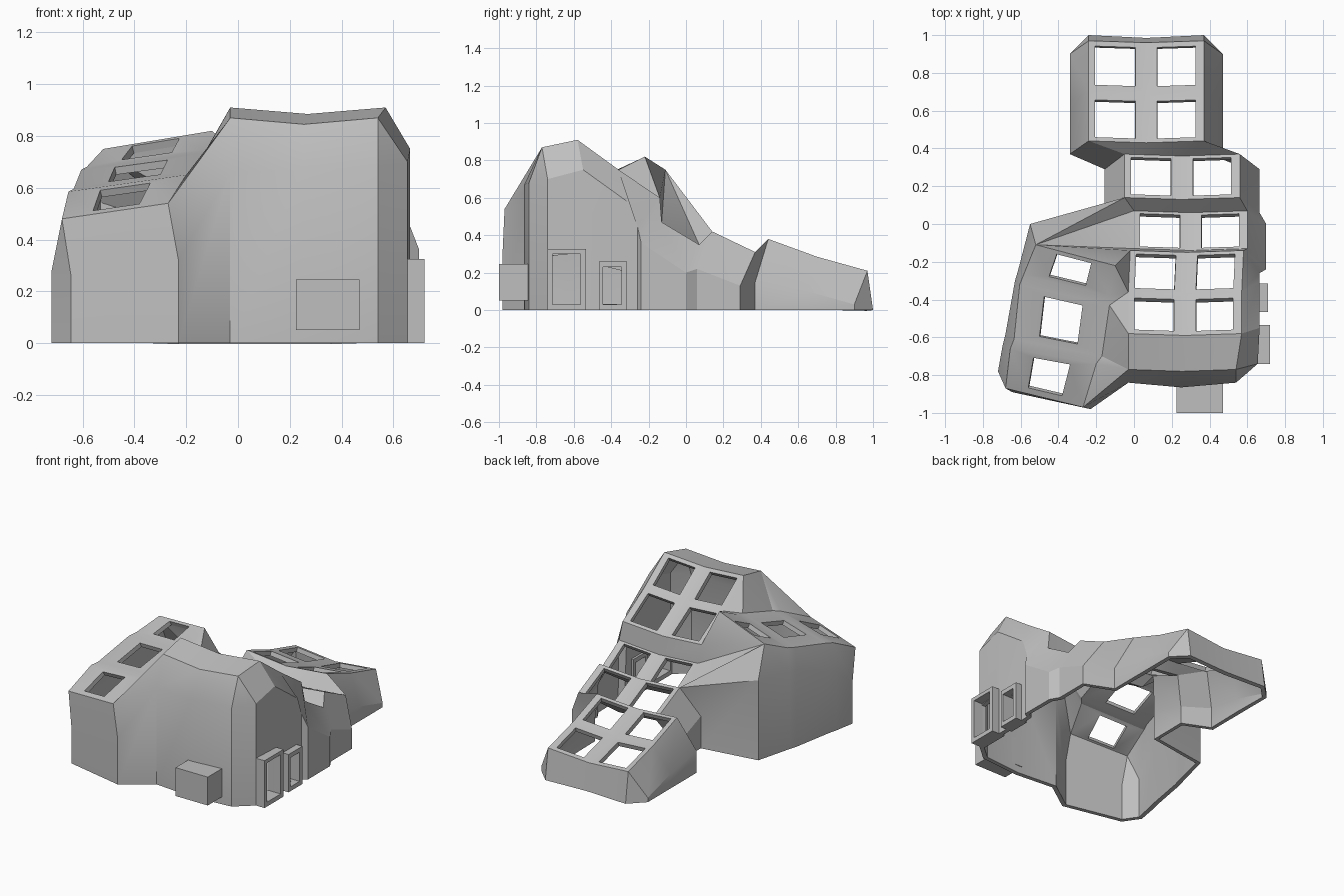
import bpy, bmesh
from mathutils import Vector

if "Cube" in bpy.data.objects:
    bpy.data.objects.remove(bpy.data.objects["Cube"])

stone = bpy.data.materials.new("plain grey")
stone.diffuse_color = (0.52, 0.52, 0.52, 1)
stone.use_nodes = True
stone.node_tree.nodes["Principled BSDF"].inputs["Base Color"].default_value = stone.diffuse_color

bm = bmesh.new()
cache = {}


def vert(p):
    key = tuple(round(c, 4) for c in p)
    if key not in cache:
        cache[key] = bm.verts.new(key)
    return cache[key]


def face(*pts):
    return bm.faces.new([vert(p) for p in pts])


def opening(a, b, c, d, u0, u1, v0, v1):
    """Panel a-b-c-d with a four sided hole; u runs a to b, v runs a to d."""
    a, b, c, d = map(Vector, (a, b, c, d))
    at = lambda u, v: a.lerp(b, u).lerp(d.lerp(c, u), v)
    outer = [a, b, c, d]
    inner = [at(u0, v0), at(u1, v0), at(u1, v1), at(u0, v1)]
    for i in range(4):
        j = (i + 1) % 4
        face(outer[i], outer[j], inner[j], inner[i])


def ground(p):
    return (p[0], p[1], 0)


def wall(p, q):
    face(ground(p), ground(q), q, p)


# Main hall cross-sections: y, roof left x, roof right x, roof z, right eave
rows = [
    (-0.77, -0.03, 0.54, 0.87, (0.655, -0.74, 0.70)),
    (-0.58, -0.03, 0.57, 0.91, (0.665, -0.55, 0.75)),
    (-0.36, -0.03, 0.57, 0.75, (0.665, -0.30, 0.57)),
    (-0.14, -0.02, 0.58, 0.60, (0.665, -0.26, 0.45)),
    (-0.13, 0.00, 0.60, 0.47, (0.70, -0.24, 0.36)),
    (0.07, 0.00, 0.60, 0.35, (0.70, 0.00, 0.20)),
    (0.14, -0.05, 0.56, 0.42, (0.665, 0.06, 0.22)),
    (0.37, -0.05, 0.56, 0.31, (0.665, 0.29, 0.13)),
    (0.44, -0.24, 0.37, 0.38, (0.47, 0.37, 0.15)),
    (0.70, -0.24, 0.37, 0.285, (0.47, 0.65, 0.10)),
    (0.97, -0.24, 0.37, 0.21, (0.47, 0.90, 0.03)),
]
left, mid, right, eave_r, eave_l = [], [], [], [], []
for y, xl, xr, z, e in rows:
    left.append((xl, y, z))
    mid.append(((xl + xr) / 2, y - 0.01, z - 0.025))
    right.append((xr, y, z))
    eave_r.append(e)
    eave_l.append((xl + xr - e[0], e[1], e[2]))

# Skylight bays: row index and the hole's range along y
skylights = {1: (0.1, 0.86), 2: (0.1, 0.92), 4: (0.06, 0.93), 6: (0.08, 0.93),
             8: (0.08, 0.84), 9: (0.14, 0.9)}
doors = {0: (0.13, 0.92, 0.04, 0.41), 1: (0.42, 0.82, 0.05, 0.35)}
for i in range(len(rows) - 1):
    j = i + 1
    for s, t, us in ((left, mid, (0.11, 0.81)), (mid, right, (0.19, 0.85))):
        if i in skylights:
            opening(s[i], t[i], t[j], s[j], *us, *skylights[i])
        else:
            face(s[i], t[i], t[j], s[j])
    # Right shoulder and wall
    face(right[i], eave_r[i], eave_r[j], right[j])
    if i in doors:
        opening(ground(eave_r[i]), ground(eave_r[j]), eave_r[j], eave_r[i], *doors[i])
    else:
        wall(eave_r[i], eave_r[j])
    # Left shoulder and wall, behind the wing
    if i >= 6:
        face(left[i], left[j], eave_l[j], eave_l[i])
        wall(eave_l[j], eave_l[i])

# Low rear end
end = [eave_r[-1], right[-1], mid[-1], left[-1], eave_l[-1]]
foot = [ground(eave_r[-1]), (0.37, 1, 0), (0.065, 0.985, 0), (-0.24, 1, 0), ground(eave_l[-1])]
for i in range(4):
    face(foot[i], foot[i + 1], end[i + 1], end[i])

# Tall front wall
front = [(-0.03, -0.84, 0.66), (0.25, -0.865, 0.67), (0.54, -0.84, 0.68), eave_r[0]]
for i in range(3):
    wall(front[i], front[i + 1])
face(front[0], front[1], mid[0], left[0])
face(front[1], front[2], right[0], mid[0])
face(front[2], eave_r[0], right[0])

# Side wing: outer roof edge, inner roof edge, outer eave
outer = [(-0.68, -0.87, 0.48), (-0.655, -0.66, 0.585), (-0.635, -0.61, 0.595),
         (-0.605, -0.32, 0.67), (-0.585, -0.27, 0.68), (-0.52, -0.11, 0.75)]
inner = [(-0.27, -0.97, 0.54), (-0.2, -0.74, 0.65), (-0.17, -0.70, 0.66),
         (-0.13, -0.43, 0.735), (-0.13, -0.38, 0.745), (-0.10, -0.22, 0.82)]
eave = [(-0.72, -0.78, 0.28), (-0.695, -0.64, 0.40), (-0.68, -0.58, 0.42),
        (-0.63, -0.30, 0.53), (-0.615, -0.25, 0.53), (-0.55, 0.0, 0.55)]
for i in range(5):
    j = i + 1
    if i % 2 == 0:
        opening(outer[i], inner[i], inner[j], outer[j], 0.28, 0.71, 0.14, 0.88)
    else:
        face(outer[i], inner[i], inner[j], outer[j])
    face(eave[i], outer[i], outer[j], eave[j])
    wall(eave[j], eave[i])

# Wing front with angled corners
fl, fr = (-0.645, -0.89, 0.26), (-0.23, -0.98, 0.32)
wall(eave[0], fl)
face(eave[0], fl, outer[0])
wall(fl, fr)
face(fl, fr, inner[0], outer[0])
wall(fr, front[0])
face(fr, front[0], inner[0])

# Slopes joining the wing to the hall
A, B, C, D, E, F, G = left[:7]
P, W, K = inner[5], outer[5], eave[5]
for tri in ((inner[0], front[0], A), (inner[0], A, inner[1]), (inner[1], A, inner[2]),
            (inner[2], A, B), (inner[2], B, inner[3]), (inner[3], B, C),
            (inner[3], C, inner[4]), (inner[4], C, P), (P, C, D),
            (W, P, D), (W, D, E), (W, E, F), (W, F, G), (W, G, K), (K, G, eave_l[6])):
    face(*tri)
wall(eave_l[6], K)

bmesh.ops.recalc_face_normals(bm, faces=bm.faces[:])
bm.normal_update()
if sum(f.normal.z * f.calc_area() for f in bm.faces) < 0:
    bmesh.ops.reverse_faces(bm, faces=bm.faces[:])


def make(name, mesh_bm):
    me = bpy.data.meshes.new(name)
    mesh_bm.to_mesh(me)
    mesh_bm.free()
    me.materials.append(stone)
    ob = bpy.data.objects.new(name, me)
    bpy.context.collection.objects.link(ob)
    return ob


# Give the shell its thickness
shell = make("building_shell", bm)
bpy.context.view_layer.objects.active = shell
shell.select_set(True)
mod = shell.modifiers.new("thickness", 'SOLIDIFY')
mod.thickness = 0.03
mod.offset = -1
bpy.ops.object.modifier_apply(modifier=mod.name)
bpy.ops.object.shade_smooth_by_angle(angle=0.45)


def box(name, x0, x1, y0, y1, z0, z1):
    b = bmesh.new()
    bmesh.ops.create_cube(b, size=1)
    for v in b.verts:
        v.co = ((x0 + x1) / 2 + v.co.x * (x1 - x0), (y0 + y1) / 2 + v.co.y * (y1 - y0),
                (z0 + z1) / 2 + v.co.z * (z1 - z0))
    return make(name, b)


def frame(name, x0, x1, out, hole):
    """Rectangular tube along x; out and hole are y0, y1, z0, z1."""
    b = bmesh.new()
    ring = lambda x, r: [b.verts.new((x, r[p], r[q])) for p, q in ((0, 2), (1, 2), (1, 3), (0, 3))]
    loops = [ring(x0, out), ring(x1, out), ring(x1, hole), ring(x0, hole)]
    for k in range(4):
        m, n = loops[k], loops[(k + 1) % 4]
        for i in range(4):
            j = (i + 1) % 4
            b.faces.new((m[i], m[j], n[j], n[i]))
    bmesh.ops.recalc_face_normals(b, faces=b.faces[:])
    return make(name, b)


# Front bay box and the two side door frames
box("front_bay", 0.225, 0.47, -1.0, -0.83, 0.05, 0.245)
frame("large_door_frame", 0.62, 0.72, (-0.74, -0.535, 0, 0.325), (-0.715, -0.565, 0.03, 0.30))
frame("small_door_frame", 0.62, 0.71, (-0.465, -0.315, 0, 0.26), (-0.445, -0.345, 0.03, 0.23))
